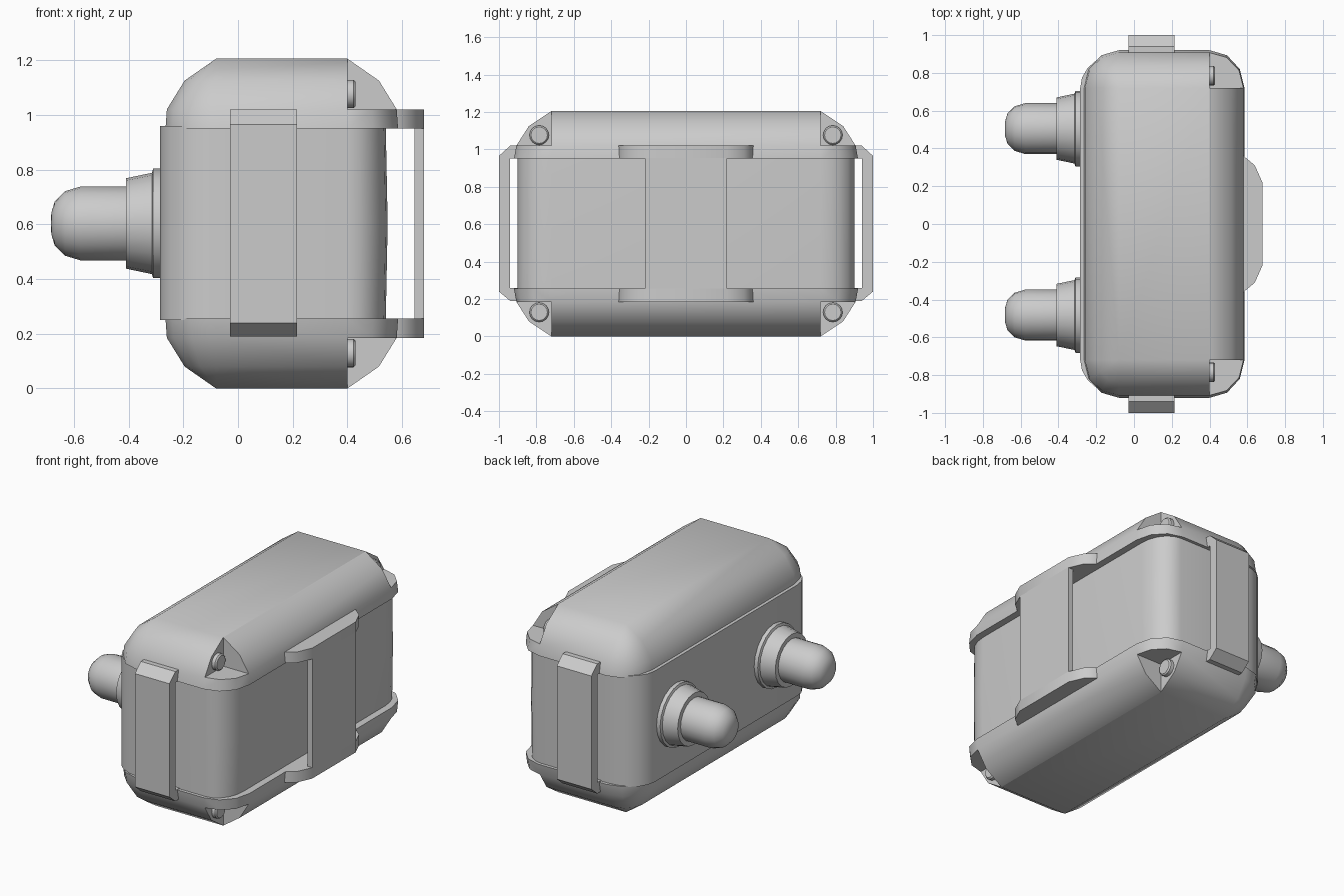
import bpy, bmesh, math

if "Cube" in bpy.data.objects:
    bpy.data.objects.remove(bpy.data.objects["Cube"])

MID = 0.6025  # mid height: all parts use it as origin so they can mirror about it


def make(name, bm, mirror=(), cutter=None, angle=40):
    bmesh.ops.remove_doubles(bm, verts=bm.verts, dist=1e-5)
    bmesh.ops.recalc_face_normals(bm, faces=bm.faces)
    me = bpy.data.meshes.new(name)
    bm.to_mesh(me)
    bm.free()
    ob = bpy.data.objects.new(name, me)
    ob.location.z = MID
    bpy.context.collection.objects.link(ob)
    bpy.ops.object.select_all(action='DESELECT')
    bpy.context.view_layer.objects.active = ob
    ob.select_set(True)
    if cutter:
        m = ob.modifiers.new("notch", 'BOOLEAN')
        m.operation = 'DIFFERENCE'
        m.solver = 'EXACT'
        m.object = cutter
        bpy.ops.object.modifier_apply(modifier=m.name)
    if mirror:
        m = ob.modifiers.new("mirror", 'MIRROR')
        m.use_axis = ('X' in mirror, 'Y' in mirror, 'Z' in mirror)
        m.use_mirror_merge = False
        bpy.ops.object.modifier_apply(modifier=m.name)
    bpy.ops.object.shade_smooth_by_angle(angle=math.radians(angle))
    return ob


def skin(bm, rings):
    """Bridge equal rings of points and cap both ends."""
    vs = [[bm.verts.new(p) for p in r] for r in rings]
    n = len(vs[0])
    for a, b in zip(vs, vs[1:]):
        for i in range(n):
            bm.faces.new((a[i], a[(i + 1) % n], b[(i + 1) % n], b[i]))
    bm.faces.new(vs[0])
    bm.faces.new(vs[-1])


def rounded_ring(z, left, right, side, segs=3):
    """Rectangle x -.08...40, y +-.72 grown outward with rounded corners."""
    pts = []
    for cx, cy, start, r in ((.40, .72, 0, right), (-.08, .72, 90, left),
                             (-.08, -.72, 180, left), (.40, -.72, 270, right)):
        for k in range(segs + 1):
            a = math.radians(start + 90 * k / segs)
            pts.append((cx + r * math.cos(a), cy + side * math.sin(a), z - MID))
    return pts


def prism(bm, pts, axis, lo, hi):
    """Extrude a 2D outline: along x the outline is (y,z), along z it is (x,y)."""
    put = (lambda p, t: (t, p[0], p[1] - MID)) if axis == 'x' else \
          (lambda p, t: (p[0], p[1], t - MID))
    skin(bm, [[put(p, t) for p in pts] for t in (lo, hi)])


def lathe(bm, profile, y, z, n):
    """Revolve (x, radius) points around an x-directed axis."""
    skin(bm, [[(x, y + r * math.cos(2 * math.pi * i / n),
                z - MID + r * math.sin(2 * math.pi * i / n)) for i in range(n)]
              for x, r in profile])


# Middle band of the case
bm = bmesh.new()
skin(bm, [rounded_ring(z, l, r, s, 5) for z, l, r, s in
          ((.25, .205, .14, .18), (.6025, .205, .147, .18), (.96, .205, .14, .18))])
make("case_band", bm)

# Top and bottom shells with notched corners
bm = bmesh.new()
for s in (-1, 1):
    y0, y1 = sorted((s * .72, s * 1.2))
    prism(bm, [(.40, y0), (.9, y0), (.9, y1), (.40, y1)], 'z', 1.02, 1.5)
cut = make("notch_cutter", bm)
cut.hide_render = True
bm = bmesh.new()
skin(bm, [rounded_ring(z, x, x, y) for z, x, y in
          ((.95, .185, .20), (1.02, .18, .187), (1.125, .115, .12))]
     + [rounded_ring(1.205, .0, .0, .0)])
bmesh.ops.dissolve_degenerate(bm, dist=1e-5, edges=bm.edges)
make("case_shells", bm, 'Z', cut)
bpy.data.objects.remove(cut)

# Corner screws
bm = bmesh.new()
lathe(bm, [(.39, .052), (.422, .052), (.43, .044)], .785, 1.076, 16)
make("corner_screws", bm, 'YZ')

# Side strap brackets
bm = bmesh.new()
prism(bm, [(.86, .19), (.94, .19), (1, .24), (1, .965), (.94, 1.02), (.86, 1.02),
           (.86, .95), (.94, .95), (.94, .26), (.86, .26)], 'x', -.03, .215)
make("side_brackets", bm, 'Y', angle=30)

# Belt loop on the right face: plate and two tabs
bm = bmesh.new()
prism(bm, [(.645, -.22), (.68, -.22), (.68, .22), (.645, .22)], 'z', .255, .955)
make("loop_plate", bm)
bm = bmesh.new()
prism(bm, [(.5, -.36), (.58, -.36), (.64, -.31), (.68, -.22),
           (.68, .22), (.64, .31), (.58, .36), (.5, .36)], 'z', .95, 1.02)
make("loop_tabs", bm, 'Z')

# Two domed lamps with stepped collars
for name, y in (("lamp_back", .505), ("lamp_front", -.482)):
    bm = bmesh.new()
    lathe(bm, [(-.27, .2), (-.31, .2), (-.315, .185), (-.41, .165), (-.41, .135),
               (-.575, .135), (-.632, .118), (-.67, .08), (-.682, .04), (-.684, .01)],
          y, .603, 20)
    make(name, bm)
